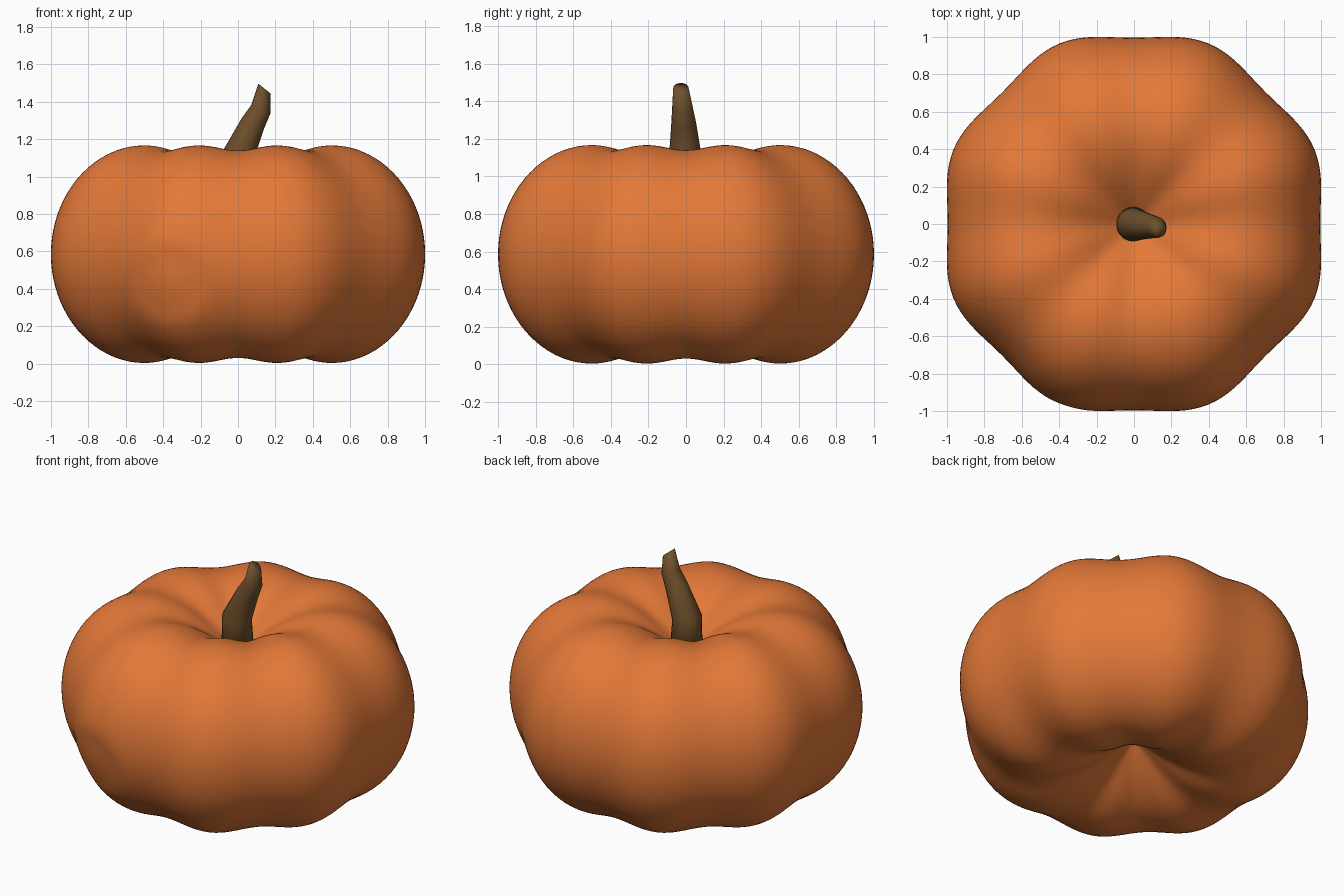
import bpy, bmesh
from math import sin, cos, pi, exp, hypot
from mathutils import Vector, Matrix

if "Cube" in bpy.data.objects:
    bpy.data.objects.remove(bpy.data.objects["Cube"])


def material(name, color):
    m = bpy.data.materials.new(name)
    m.diffuse_color = (*color, 1)
    m.use_nodes = True
    m.node_tree.nodes["Principled BSDF"].inputs["Base Color"].default_value = m.diffuse_color
    return m


def loft(name, rings, mat, caps, angle):
    """Skin a list of closed rings (one point = pole) into a mesh object."""
    bm = bmesh.new()
    loops = [[bm.verts.new(p) for p in ring] for ring in rings]
    for a, b in zip(loops, loops[1:]):
        n = max(len(a), len(b))
        for i in range(n):
            j = (i + 1) % n
            quad = [a[i % len(a)], a[j % len(a)], b[j % len(b)], b[i % len(b)]]
            bm.faces.new(list(dict.fromkeys(quad)))
    if caps:
        bm.faces.new(loops[0])
        bm.faces.new(loops[-1])
    bmesh.ops.recalc_face_normals(bm, faces=bm.faces)
    me = bpy.data.meshes.new(name)
    bm.to_mesh(me)
    bm.free()
    ob = bpy.data.objects.new(name, me)
    bpy.context.collection.objects.link(ob)
    me.materials.append(mat)
    bpy.ops.object.select_all(action='DESELECT')
    ob.select_set(True)
    bpy.context.view_layer.objects.active = ob
    bpy.ops.object.shade_smooth_by_angle(angle=angle)
    return ob


# Pumpkin body: dimpled profile swept round eight lobes
MID, HALF, RING = 0.585, 0.557, 0.52
SEG = 160


def lobe(a):
    return 1.02 - 0.024 * cos(8 * a)


dimple = []
for i in range(17):
    t = i / 16
    dimple.append((2 * t * (1 - t) * 0.3 + t * t * RING,
                   (1 - t) ** 2 * 0.29 + (1 - (1 - t) ** 2) * HALF))
outer = [(RING + (1 - RING) * sin(pi * i / 40), HALF * cos(pi * i / 40)) for i in range(1, 40)]
profile = dimple + outer + [(r, -z) for r, z in reversed(dimple)]


def body_point(r, z, a):
    k = lobe(a)
    kz = 1 + (k - 1) * min(1, r / 0.3)      # lobes fade out at the poles
    p = Vector((r * k * cos(a), r * k * sin(a), MID + z * kz))
    # shallow dent on the front left
    if p.y < -0.5:
        d = hypot(p.x + 0.37, p.z - 0.43) / 0.19
        p.y += 0.02 * exp(-d ** 6)
    return p


rings = []
for r, z in profile:
    if r < 1e-6:
        rings.append([Vector((0, 0, MID + z))])
    else:
        rings.append([body_point(r, z, 2 * pi * i / SEG) for i in range(SEG)])
loft("pumpkin_body", rings, material("orange_skin", (0.77, 0.19, 0.04)), False, pi)

# Stem: tapered, bent tube with a slanted cut end (centre, radius, tilt)
stem = [((0, 0, 0.84), 0.098, 0.0),
        ((-0.005, -0.003, 1.1), 0.088, 0.25),
        ((0.08, -0.012, 1.285), 0.066, 0.45),
        ((0.122, -0.018, 1.36), 0.056, 0.4),
        ((0.141, -0.027, 1.471), 0.041, 0.68)]
rings = []
for c, r, tilt in stem:
    rot = Matrix.Rotation(tilt, 3, 'Y')
    rings.append([Vector(c) + rot @ Vector((r * cos(2 * pi * i / 20), r * sin(2 * pi * i / 20), 0))
                  for i in range(20)])
loft("stem", rings, material("brown_stem", (0.16, 0.08, 0.025)), True, pi)
